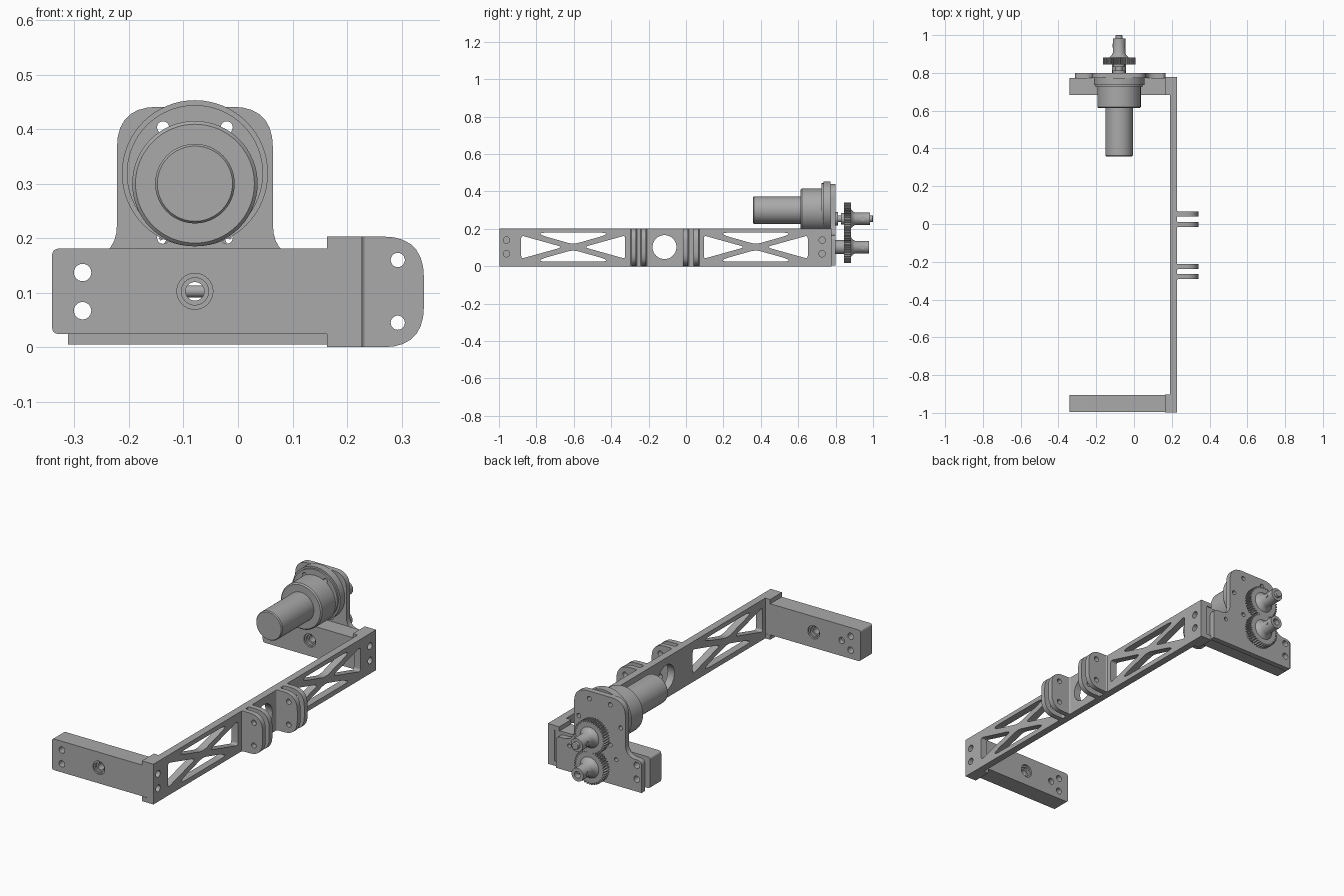
import bpy, bmesh, math
from mathutils import Vector

cube = bpy.data.objects.get("Cube")
if cube:
    bpy.data.objects.remove(cube)

grey = bpy.data.materials.new("plain grey")
grey.use_nodes = True
grey.diffuse_color = (0.4, 0.4, 0.4, 1)
grey.node_tree.nodes["Principled BSDF"].inputs["Base Color"].default_value = (0.4, 0.4, 0.4, 1)


def finish(name, bm):
    bmesh.ops.remove_doubles(bm, verts=bm.verts, dist=0.00005)
    bmesh.ops.recalc_face_normals(bm, faces=bm.faces)
    mesh = bpy.data.meshes.new(name)
    bm.to_mesh(mesh)
    bm.free()
    mesh.materials.clear()
    mesh.materials.append(grey)
    ob = bpy.data.objects.new(name, mesh)
    bpy.context.collection.objects.link(ob)
    bpy.ops.object.select_all(action='DESELECT')
    ob.select_set(True)
    bpy.context.view_layer.objects.active = ob
    bpy.ops.object.shade_smooth_by_angle(angle=math.radians(32))
    return ob


def circle(a, b, r, n=32):
    return [(a + r * math.cos(math.tau * i / n), b + r * math.sin(math.tau * i / n)) for i in range(n)]


def rounded(corners, steps=7):
    """Each corner is (a, b, trim); trimmed corners become curves."""
    out = []
    for i, (a, b, trim) in enumerate(corners):
        p = Vector((a, b))
        if not trim:
            out.append((a, b))
            continue
        before = p + (Vector(corners[i - 1][:2]) - p).normalized() * trim
        after = p + (Vector(corners[(i + 1) % len(corners)][:2]) - p).normalized() * trim
        for s in range(steps + 1):
            t = s / steps
            out.append(tuple(before * (1 - t) ** 2 + p * 2 * t * (1 - t) + after * t * t))
    return out


def rect(a0, a1, b0, b1, r=0):
    return rounded([(a0, b0, r), (a1, b0, r), (a1, b1, r), (a0, b1, r)])


def prism(name, axis, lo, hi, outline, holes=()):
    """Extrude a flat outline with holes along one axis."""
    curve = bpy.data.curves.new(name, 'CURVE')
    curve.dimensions = '2D'
    curve.fill_mode = 'BOTH'
    curve.extrude = (hi - lo) / 2
    for loop in [outline, *holes]:
        spline = curve.splines.new('POLY')
        spline.points.add(len(loop) - 1)
        for point, (a, b) in zip(spline.points, loop):
            point.co = (a, b, 0, 1)
        spline.use_cyclic_u = True
    temp = bpy.data.objects.new(name, curve)
    bpy.context.collection.objects.link(temp)
    dg = bpy.context.evaluated_depsgraph_get()
    mesh = bpy.data.meshes.new_from_object(temp.evaluated_get(dg))
    bm = bmesh.new()
    bm.from_mesh(mesh)
    bpy.data.objects.remove(temp)
    bpy.data.meshes.remove(mesh)
    mid = (lo + hi) / 2
    for v in bm.verts:
        a, b, c = v.co
        v.co = {'x': (c + mid, a, b), 'y': (a, c + mid, b), 'z': (a, b, c + mid)}[axis]
    return finish(name, bm)


def lathe(name, x, z, profile, closed=False, n=48):
    """Turn a (radius, y) profile around an axis along y."""
    bm = bmesh.new()
    rings = [[bm.verts.new((x + a, y, z + b)) for a, b in circle(0, 0, r, n)] for r, y in profile]
    pairs = list(zip(rings, rings[1:]))
    if closed:
        pairs.append((rings[-1], rings[0]))
    else:
        bm.faces.new(rings[0])
        bm.faces.new(rings[-1])
    for p, q in pairs:
        for i in range(n):
            j = (i + 1) % n
            bm.faces.new((p[i], p[j], q[j], q[i]))
    return finish(name, bm)


MID = 0.1025      # mid height of the frame
CX = -0.079       # drive axis
SHAFT_Z = 0.254

# Side frame: truss windows, bolt holes, central bore
windows = [circle(-0.115, MID, 0.064, 48)]
for c in (-0.603, 0.373):
    for s in (-1, 1):
        windows.append(rounded([(c + s * 0.278, MID - 0.062, 0.016), (c + s * 0.278, MID + 0.062, 0.016),
                                (c + s * 0.055, MID, 0.03)]))
        windows.append(rounded([(c - 0.225, MID + s * 0.078, 0.1), (c + 0.225, MID + s * 0.078, 0.1),
                                (c, MID + s * 0.015, 0.03)]))
for y in (-0.96, 0.728):
    windows += [circle(y, z, 0.017, 24) for z in (0.067, 0.14)]
prism("side_frame", 'x', 0.19, 0.227, rect(-0.998, 0.777, 0, 0.203), windows)

# Tabs that clasp the arms at both frame ends
for end, y0, y1 in (("front", -0.998, -0.903), ("back", 0.682, 0.777)):
    for level, z0, z1 in (("lower", 0, 0.024), ("upper", 0.181, 0.203)):
        prism(f"{end}_{level}_tab", 'z', z0, z1, rect(0.163, 0.192, y0, y1))

# Outer lugs with a flared root
lug_holes = [circle(0.293, z, 0.013, 24) for z in (0.045, 0.16)]
lug_shape = rounded([(0.22, 0, 0), (0.341, 0, 0.075), (0.341, 0.203, 0.075), (0.22, 0.203, 0)])
for i, y in enumerate((-0.279, -0.226, -0.002, 0.054)):
    prism(f"lug_{i + 1}", 'y', y - 0.013, y + 0.013, lug_shape, lug_holes)
    for s in (-1, 1):
        root = rounded([(0.225, y + s * 0.027, 0), (0.227, y + s * 0.013, 0.01), (0.241, y + s * 0.012, 0)])
        prism(f"lug_root_{i + 1}", 'z', 0, 0.203, root + [(0.225, y + s * 0.012)])

# Arms: layered so that the bore is stepped and one hole is blind
pair = [circle(-0.285, z, 0.016, 24) for z in (0.067, 0.137)]
blind = [circle(-0.235, MID, 0.016, 24)]
arm_shape = rounded([(-0.341, 0.024, 0.014), (0.192, 0.024, 0), (0.192, 0.181, 0), (-0.341, 0.181, 0.014)])
for end, outer, inner in (("front", -0.996, -0.904), ("back", 0.772, 0.684)):
    d = inner - outer
    cuts = [outer, outer + d * 0.18, outer + d * 0.75, inner]
    for k, (bore, extra) in enumerate(((0.033, []), (0.017, []), (0.033, blind))):
        lo, hi = sorted(cuts[k:k + 2])
        prism(f"{end}_arm_{k + 1}", 'y', lo, hi, arm_shape, pair + extra + [circle(CX, MID, bore)])
    for k, (p, q) in enumerate(((0.07, 0.18), (0.75, 0.9))):
        lo, hi = sorted((outer + d * p, outer + d * q))
        prism(f"{end}_bushing_{k + 1}", 'y', lo, hi, circle(CX, MID, 0.033), [circle(CX, MID, 0.025)])

# Motor mounting plate
plate = rounded([(-0.312, 0.005, 0), (0.166, 0.005, 0), (0.166, 0.165, 0.025), (0.064, 0.165, 0.06),
                 (0.064, 0.441, 0.075), (-0.222, 0.441, 0.075), (-0.222, 0.165, 0.06), (-0.312, 0.165, 0.025)])
ring = [(CX + 0.117 * math.cos(k * math.pi / 3), 0.302 + 0.117 * math.sin(k * math.pi / 3)) for k in range(6)]
bolts = [circle(a, b, 0.011, 20) for a, b in ring]
small = [circle(x, 0.135, 0.01, 20) for x in (-0.17, 0.09)]
prism("motor_plate", 'y', 0.772, 0.8, plate, pair + small + bolts + [circle(CX, MID, 0.017)])

# Gear motor: offset flange, gearbox and can
prism("motor_flange", 'y', 0.735, 0.772, circle(CX, 0.319, 0.134, 64), bolts[1:3])
prism("flange_step", 'y', 0.725, 0.735, circle(CX, 0.319, 0.125, 64), bolts[1:3])
lathe("gearbox", CX, 0.3, [(0.109, 0.613), (0.115, 0.619), (0.115, 0.765)], n=64)
lathe("motor_can", CX, 0.3, [(0.069, 0.358), (0.073, 0.363), (0.073, 0.615)])


# Meshing spur gears
def gear(name, z, bore, turn, teeth=40):
    outline = []
    for t in range(teeth):
        for f, r in ((0, 0.076), (0.25, 0.076), (0.4, 0.086), (0.75, 0.086)):
            a = math.tau * (t + f + turn) / teeth
            outline.append((CX + r * math.cos(a), z + r * math.sin(a)))
    prism(name, 'y', 0.845, 0.882, outline, [circle(CX, z, bore)])


gear("upper_gear", SHAFT_Z, 0.017, 0)
gear("lower_gear", MID, 0.017, 0.5)

# Hubs, turned as hollow sleeves
lathe("upper_hub", CX, SHAFT_Z, [(0.017, 0.83), (0.031, 0.83), (0.031, 0.845), (0.052, 0.845), (0.052, 0.882),
      (0.04, 0.892), (0.033, 0.905), (0.033, 0.983), (0.017, 0.983)], closed=True)
lathe("lower_hub", CX, MID, [(0.017, 0.8), (0.037, 0.8), (0.037, 0.845), (0.052, 0.845), (0.052, 0.882),
      (0.04, 0.892), (0.033, 0.905), (0.033, 0.978), (0.017, 0.978)], closed=True)
lathe("output_shaft", CX, SHAFT_Z, [(0.035, 0.79), (0.035, 0.812), (0.018, 0.812), (0.018, 0.998), (0.015, 1.0)])

# Set screws on the hubs
for name, z in (("upper", SHAFT_Z), ("lower", MID)):
    prism(f"{name}_set_screw", 'x', CX - 0.035, CX + 0.035, circle(0.945, z, 0.011, 16))
